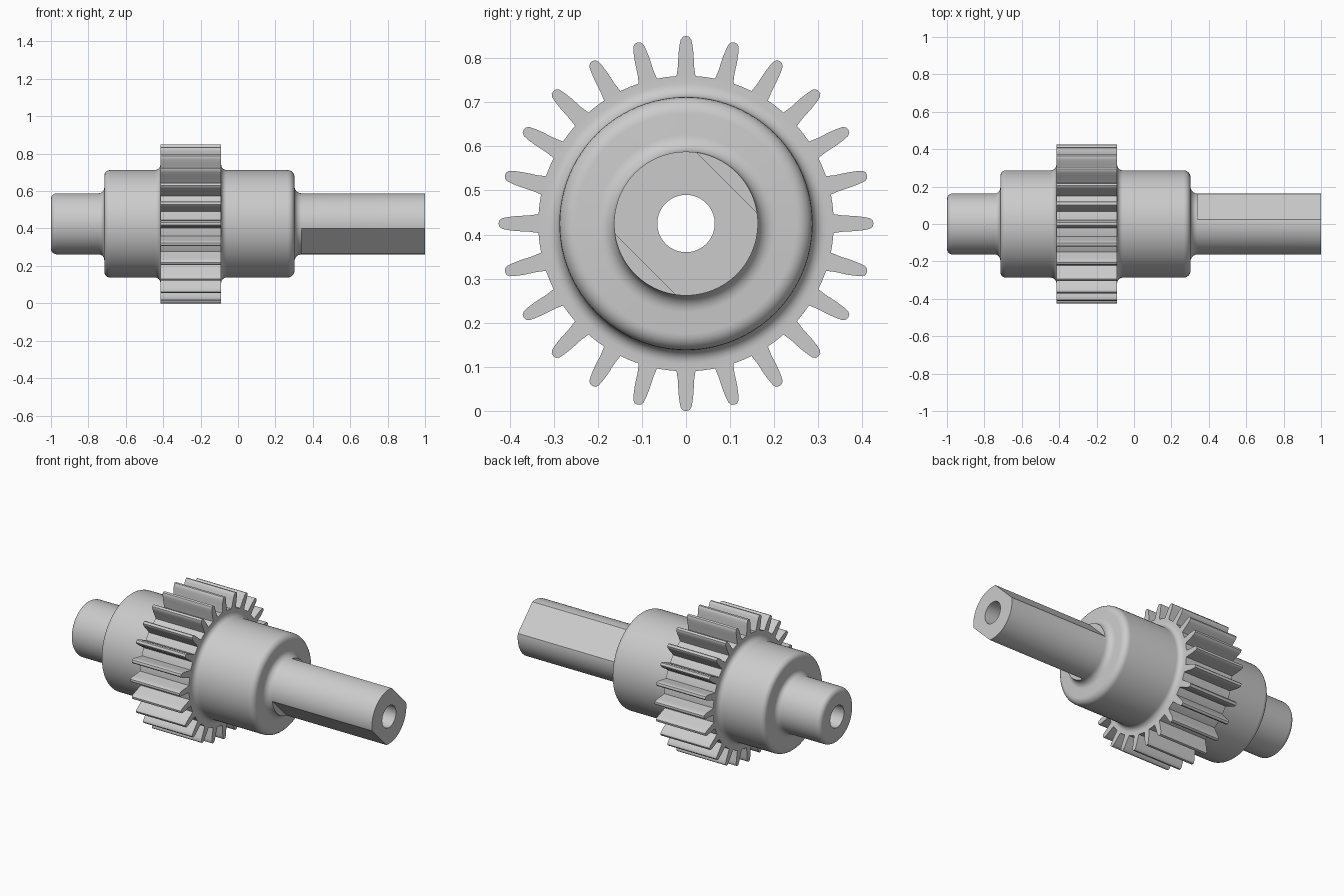
import bpy, bmesh, math
from mathutils import Matrix, Vector

if "Cube" in bpy.data.objects:
    bpy.data.objects.remove(bpy.data.objects["Cube"])

CZ = 0.425          # height of the shaft axis
TEETH = 24
SEG = 96


def finish(name, bm, angle=35):
    bmesh.ops.recalc_face_normals(bm, faces=bm.faces)
    me = bpy.data.meshes.new(name)
    bm.to_mesh(me)
    bm.free()
    ob = bpy.data.objects.new(name, me)
    bpy.context.collection.objects.link(ob)
    bpy.ops.object.select_all(action='DESELECT')
    ob.select_set(True)
    bpy.context.view_layer.objects.active = ob
    if angle:
        bpy.ops.object.shade_smooth_by_angle(angle=math.radians(angle))
    return ob


def arc(cx, cr, rad, a0, a1, n=6):
    """Points of a fillet or rounded corner in the (x, radius) plane."""
    out = []
    for i in range(n + 1):
        a = math.radians(a0 + (a1 - a0) * i / n)
        out.append((cx + rad * math.cos(a), cr + rad * math.sin(a)))
    return out


# Stepped hollow shaft: closed profile (x, radius) turned round the x axis
S, B, R, BORE = 0.163, 0.287, 0.335, 0.065
profile = [(-1, BORE)]
profile += arc(-0.97, S - 0.03, 0.03, 180, 90)       # rounded left end
profile += arc(-0.745, S + 0.03, 0.03, -90, 0)       # fillet to body
profile += arc(-0.685, B - 0.03, 0.03, 180, 90)      # body shoulder
profile += arc(-0.445, B + 0.03, 0.03, -90, 0)       # fillet to gear
profile += [(-0.415, R), (-0.09, R)]                 # gear rim
profile += arc(-0.06, B + 0.03, 0.03, 180, 270)
profile += arc(0.265, B - 0.037, 0.037, 90, 0)
profile += arc(0.34, S + 0.038, 0.038, 180, 270)
profile += [(1, S), (1, BORE)]

bm = bmesh.new()
rings = []
for i in range(SEG):
    a = 2 * math.pi * i / SEG
    rings.append([bm.verts.new((x, r * math.sin(a), CZ + r * math.cos(a)))
                  for x, r in profile])
n = len(profile)
for i in range(SEG):
    p, q = rings[i], rings[(i + 1) % SEG]
    for j in range(n):
        k = (j + 1) % n
        bm.faces.new((p[j], p[k], q[k], q[j]))
shaft = finish("stepped_shaft", bm, 0)

# Two opposite diagonal flats cut along the long end
bm = bmesh.new()
for side in (1, -1):
    d = Vector((0, side, side)).normalized()
    m = (Matrix.Translation(Vector((0.84, 0, CZ)) + d * (0.131 + 0.1))
         @ Matrix.Rotation(math.radians(45), 4, 'X')
         @ Matrix.Diagonal((1.0, 0.2, 0.5, 1)))
    # box rotated so that its thin axis points along the diagonal
    bmesh.ops.create_cube(bm, size=1, matrix=m)
cutter = finish("flat_cutter", bm, 0)
cutter.hide_render = True
mod = shaft.modifiers.new("flats", 'BOOLEAN')
mod.operation = 'DIFFERENCE'
mod.solver = 'EXACT'
mod.object = cutter
bpy.ops.object.select_all(action='DESELECT')
shaft.select_set(True)
bpy.context.view_layer.objects.active = shaft
bpy.ops.object.modifier_apply(modifier=mod.name)
bpy.data.objects.remove(cutter, do_unlink=True)
bpy.ops.object.shade_smooth_by_angle(angle=math.radians(30))

# Gear teeth: slim round-tipped outline (half width, radius), open at the root
half = [(0.022, 0.33), (0.0185, 0.355), (0.017, 0.385), (0.0145, 0.405),
        (0.012, 0.417), (0.007, 0.4235)]
outline = half + [(0, 0.425)] + [(-w, r) for w, r in reversed(half)]
bm = bmesh.new()
for t in range(TEETH):
    rot = Matrix.Rotation(2 * math.pi * t / TEETH, 3, 'X')
    ends = [[bm.verts.new(rot @ Vector((x, w, r)) + Vector((0, 0, CZ)))
             for w, r in outline] for x in (-0.415, -0.09)]
    bm.faces.new(ends[0])
    bm.faces.new(ends[1])
    for j in range(len(outline) - 1):
        bm.faces.new((ends[0][j], ends[0][j + 1], ends[1][j + 1], ends[1][j]))
finish("gear_teeth", bm, 40)
